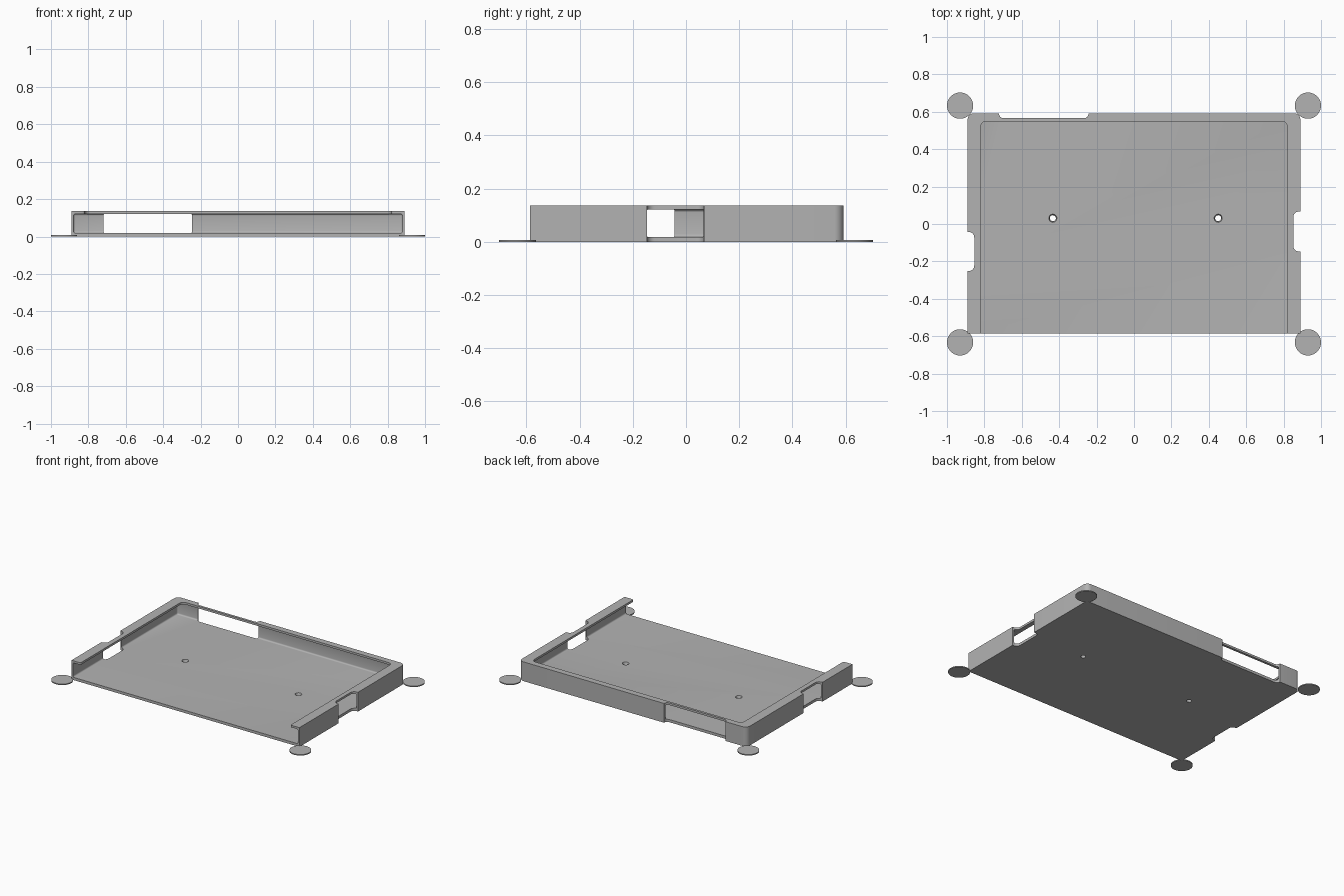
import bpy, bmesh, math
from mathutils import Vector, Matrix

if "Cube" in bpy.data.objects:
    bpy.data.objects.remove(bpy.data.objects["Cube"])

grey = bpy.data.materials.new("plain grey")
grey.diffuse_color = (0.45, 0.45, 0.45, 1)
grey.use_nodes = True
grey.node_tree.nodes["Principled BSDF"].inputs["Base Color"].default_value = grey.diffuse_color


def make_object(name, bm):
    bmesh.ops.recalc_face_normals(bm, faces=bm.faces)
    mesh = bpy.data.meshes.new(name)
    bm.to_mesh(mesh)
    bm.free()
    mesh.materials.append(grey)
    ob = bpy.data.objects.new(name, mesh)
    bpy.context.collection.objects.link(ob)
    return ob


def rounded(corners, steps=8):
    """Outline from right-angled corners (x, y, radius)."""
    pts = []
    for i, (x, y, r) in enumerate(corners):
        p = Vector((x, y))
        if r == 0:
            pts.append(p)
            continue
        a = (Vector(corners[i - 1][:2]) - p).normalized()
        b = (Vector(corners[(i + 1) % len(corners)][:2]) - p).normalized()
        for k in range(steps + 1):
            t = math.pi / 2 * k / steps
            pts.append(p + (a + b) * r - r * (b * math.cos(t) + a * math.sin(t)))
    return pts


def prism(name, pts, z0, z1):
    bm = bmesh.new()
    face = bm.faces.new([bm.verts.new((p.x, p.y, z0)) for p in pts])
    top = bmesh.ops.extrude_face_region(bm, geom=[face])["geom"]
    bmesh.ops.translate(bm, vec=(0, 0, z1 - z0),
                        verts=[v for v in top if isinstance(v, bmesh.types.BMVert)])
    return make_object(name, bm)


def cone(name, x, y, z0, z1, r0, r1, n):
    bm = bmesh.new()
    bmesh.ops.create_cone(bm, cap_ends=True, segments=n, radius1=r0, radius2=r1,
                          depth=z1 - z0,
                          matrix=Matrix.Translation((x, y, (z0 + z1) / 2)))
    return make_object(name, bm)


W, FRONT, BACK, H = 0.89, -0.586, 0.592, 0.136

# Tray block: rounded back corners, square front corners
tray = prism("tray", rounded([(-W, FRONT, 0), (W, FRONT, 0),
                              (W, BACK, 0.035), (-W, BACK, 0.035)]), 0, H)
cutters = []

# Inner cavity, open to the front, with softened edges
bm = bmesh.new()
bmesh.ops.create_cube(bm, size=1, matrix=Matrix.Translation((0, -0.11, 0.07))
                      @ Matrix.Diagonal((1.758, 1.38, 0.102, 1)))
bmesh.ops.bevel(bm, geom=bm.edges[:], offset=0.01, segments=4,
                profile=0.5, affect='EDGES')
cutters.append(make_object("cavity_cutter", bm))

# Opening in the top that leaves a lip, flared at the front
e = FRONT - 0.001
cutters.append(prism("lip_cutter", rounded([
    (-0.82, 0.549, 0.03), (-0.82, e, 0.012), (-1, e, 0), (-1, -0.8, 0),
    (1, -0.8, 0), (1, e, 0), (0.82, e, 0.012), (0.82, 0.549, 0.03)]), 0.07, 0.2))

# Side and back notches
cutters.append(prism("back_notch", rounded([
    (-0.722, 0.8, 0), (-0.722, 0.566, 0.024), (-0.243, 0.566, 0.024), (-0.243, 0.8, 0)]), -0.1, 0.3))
cutters.append(prism("left_notch", rounded([
    (-1.2, -0.042, 0), (-0.854, -0.042, 0.03), (-0.854, -0.252, 0.03), (-1.2, -0.252, 0)]), -0.1, 0.3))
cutters.append(prism("right_notch", rounded([
    (1.2, -0.147, 0), (0.852, -0.147, 0.03), (0.852, 0.067, 0.03), (1.2, 0.067, 0)]), -0.1, 0.3))

# Tapered screw holes in the floor
for x in (-0.434, 0.45):
    cutters.append(cone("screw_hole", x, 0.031, -0.02, 0.04, 0.010, 0.028, 32))

bpy.context.view_layer.objects.active = tray
for c in cutters:
    mod = tray.modifiers.new(c.name, 'BOOLEAN')
    mod.operation, mod.solver, mod.object = 'DIFFERENCE', 'EXACT', c
    bpy.ops.object.modifier_apply(modifier=mod.name)
    bpy.data.objects.remove(c)

# Thin round corner pads
for sx, side in ((-1, "left"), (1, "right")):
    for sy, end in ((-1, "front"), (1, "back")):
        cone(f"{end}_{side}_pad", sx * 0.93, sy * 0.633, 0, 0.007, 0.07, 0.07, 48)

for ob in bpy.context.scene.objects:
    ob.select_set(True)
bpy.ops.object.shade_smooth_by_angle(angle=math.radians(30))
